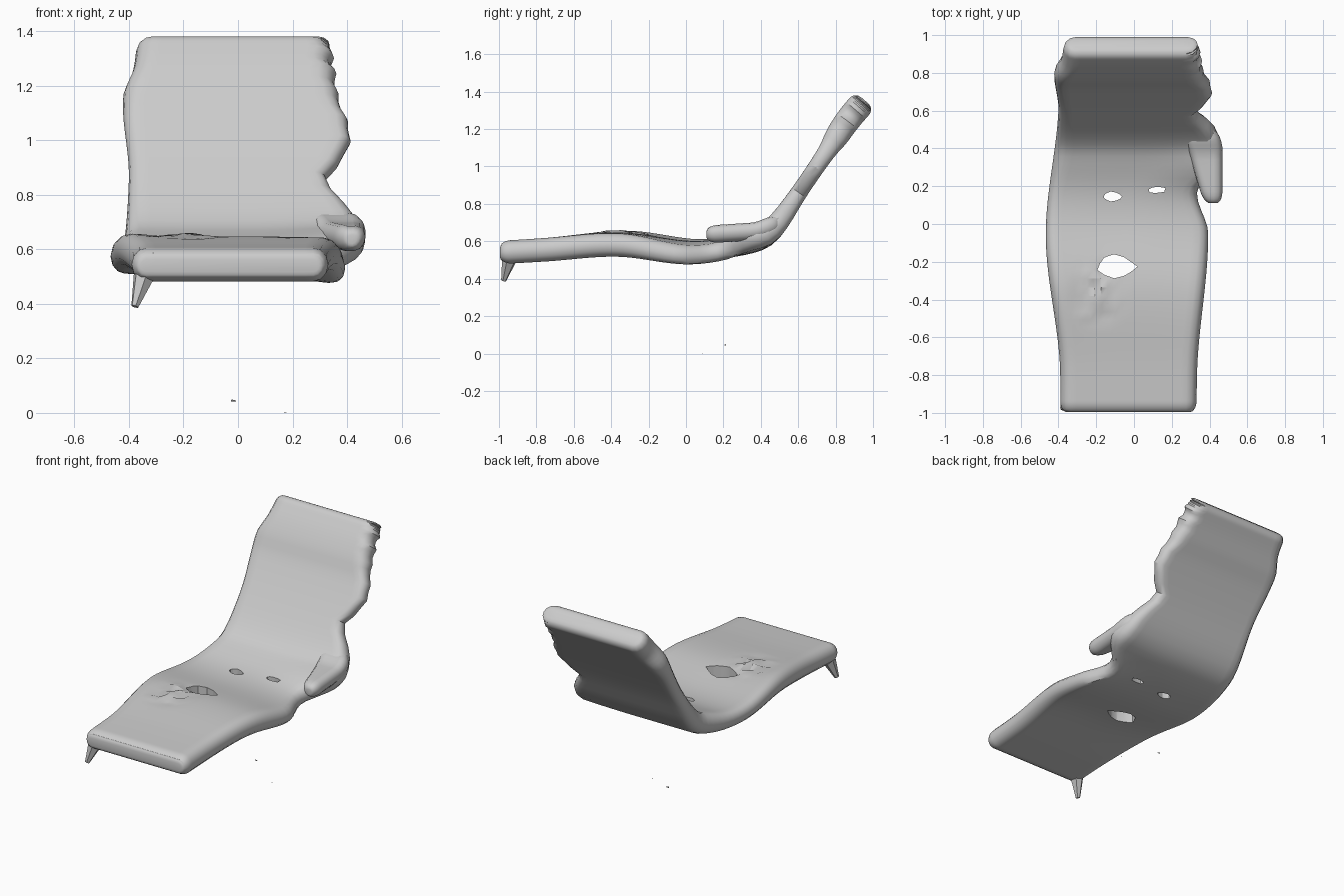
import bpy, bmesh, math, random
from mathutils import Vector

if "Cube" in bpy.data.objects:
    bpy.data.objects.remove(bpy.data.objects["Cube"])

random.seed(4)

# Profile seen from the side, and the two side outlines seen from above, all against y
HEIGHT = [(-1, .54), (-.75, .555), (-.35, .585), (0, .552), (.19, .562), (.35, .6),
          (.43, .637), (.5, .71), (.6, .855), (.75, 1.075), (.86, 1.24), (.96, 1.36)]
HALF = [(-1, .062), (-.35, .062), (.12, .05), (.4, .064), (.6, .045), (.75, .048), (.81, .064), (.96, .07)]
LEFT = [(-1, -.39), (-.7, -.395), (-.06, -.467), (.6, -.4), (.8, -.422), (.87, -.385), (.96, -.37)]
RIGHT = [(-1, .33), (-.7, .338), (-.05, .393), (.18, .335), (.34, .46), (.5, .43), (.6, .325),
         (.69, .415), (.82, .36), (.96, .34)]


def curve(pts, y):
    # smooth interpolation with slopes taken from neighbouring points
    y = min(max(y, pts[0][0]), pts[-1][0])
    i = max(k for k in range(len(pts) - 1) if pts[k][0] <= y)

    def slope(k):
        p, q = pts[max(k-1, 0)], pts[min(k+1, len(pts)-1)]
        return (q[1] - p[1]) / (q[0] - p[0])
    (a, va), (b, vb) = pts[i], pts[i+1]
    w = b - a
    t = (y - a) / w
    return (va * (1 + 2*t) * (1-t)**2 + slope(i) * w * t * (1-t)**2
            + vb * t*t * (3 - 2*t) + slope(i+1) * w * t*t * (t-1))


def bump(y, c, w):
    return math.exp(-((y - c) / w)**2)


def finish(name, bm):
    bmesh.ops.recalc_face_normals(bm, faces=bm.faces[:])
    me = bpy.data.meshes.new(name)
    bm.to_mesh(me)
    bm.free()
    ob = bpy.data.objects.new(name, me)
    bpy.context.collection.objects.link(ob)
    return ob


def smooth(ob):
    bpy.ops.object.select_all(action='DESELECT')
    ob.select_set(True)
    bpy.context.view_layer.objects.active = ob
    bpy.ops.object.shade_smooth_by_angle(angle=math.radians(35))


def slab_section(xl, xr, h, n=20, arc=6):
    # flat outline with rounded sides: (x, thickness offset)
    r = h * .9
    step = (xr - xl - 2*r) / n
    turn = [math.pi * i / arc for i in range(arc)]
    return ([(xl + r + step*i, h) for i in range(n)]
            + [(xr - r + r*math.sin(a), h*math.cos(a)) for a in turn]
            + [(xr - r - step*i, -h) for i in range(n)]
            + [(xl + r - r*math.sin(a), -h*math.cos(a)) for a in turn])


def loft(name, y0, y1, count, height, half, left, right, lift, cap0, cap1, rough=0):
    bm, rings = bmesh.new(), []
    for i in range(count + 1):
        t = i / count
        y = y0 + (y1 - y0) * (t - .9 * math.sin(2*math.pi*t) / (2*math.pi))
        # thickness and width shrink at both ends
        d = max(0, min(1, (y - y0) / cap0, (y1 - y) / cap1))
        s = .35 + .65 * math.sqrt(1 - (1-d)**2)
        h = half(y) * s
        inset = .05 * (1 - s)
        z, e = height(y), .01
        ty, tz = Vector((2*e, height(min(y+e, y1)) - height(max(y-e, y0)))).normalized() \
            if y0 + e < y < y1 - e else Vector((e, abs(height(y1) - height(y1-e)) if y > .9 else 0)).normalized()
        xl, xr = left(y) + inset, right(y) - inset
        if y > .55:
            xr += random.uniform(-rough, rough)
        ring = []
        for x, o in slab_section(xl, xr, h):
            u = (2*x - xl - xr) / (xr - xl)
            py, pz = y - tz*o, z + ty*o + lift(u, y) * u * u
            # crumpled patch left of the large hole
            d = math.hypot((x + .19) / .15, (py + .36) / .17)
            if rough and d < 1 and o > 0:
                pz += random.uniform(-.028, .015) * (1 - d*d)
            ring.append(bm.verts.new((x, py, pz)))
        rings.append(ring)
    for a, b in zip(rings, rings[1:]):
        for k in range(len(a)):
            j = (k + 1) % len(a)
            bm.faces.new((a[k], a[j], b[j], b[k]))
    bm.faces.new(rings[0])
    bm.faces.new(rings[-1])
    ob = finish(name, bm)
    smooth(ob)
    return ob


def tear(ob, x, y, rx, ry):
    # ragged vertical hole
    bm = bmesh.new()
    base = []
    for k in range(11):
        a, s = 2*math.pi*k/11, random.uniform(.82, 1.1)
        base.append(bm.verts.new((x + rx*s*math.cos(a), y + ry*s*math.sin(a), .3)))
    f = bm.faces.new(base)
    top = bmesh.ops.extrude_face_region(bm, geom=[f])['geom']
    bmesh.ops.translate(bm, vec=(0, 0, .6), verts=[v for v in top if isinstance(v, bmesh.types.BMVert)])
    cutter = finish("hole_cutter", bm)
    cutter.hide_render = True
    m = ob.modifiers.new("hole", 'BOOLEAN')
    m.operation, m.solver, m.object = 'DIFFERENCE', 'EXACT', cutter
    bpy.ops.object.select_all(action='DESELECT')
    bpy.context.view_layer.objects.active = ob
    bpy.ops.object.modifier_apply(modifier=m.name)
    bpy.data.objects.remove(cutter)


def seat_lift(u, y):
    # the left edge rises and the right edge sinks around the middle of the seat
    if u < 0:
        return .02 * bump(y, -.15, .3)
    return -.03 * bump(y, 0, .3) + .03 * bump(y, .33, .1)


# Main bent lounge cushion with its three holes
cushion = loft("lounge_cushion", -.995, .955, 80,
               lambda y: curve(HEIGHT, y), lambda y: curve(HALF, y),
               lambda y: curve(LEFT, y), lambda y: curve(RIGHT, y),
               seat_lift, .06, .03, rough=.012)
tear(cushion, -.09, -.225, .10, .06)
tear(cushion, -.115, .145, .055, .025)
tear(cushion, .12, .18, .05, .018)
smooth(cushion)

# Raised lobe on the right that overhangs the seat
loft("right_lobe", .11, .5, 20,
     lambda y: .63 + .06 * y + .9 * max(0, y - .36)**1.5, lambda y: .047,
     lambda y: .37 - .3 * (y - .11), lambda y: .468 - .8 * max(0, y - .4)**1.5,
     lambda u, y: .005, .06, .06)


# Drooping tip on the front left corner and stray scraps under the seat
def spike(name, a, b, r):
    a, b = Vector(a), Vector(b)
    bpy.ops.mesh.primitive_cone_add(vertices=6, radius1=r, radius2=r*.35, depth=(b-a).length,
                                    location=(a+b)/2,
                                    rotation=(b-a).to_track_quat('Z', 'Y').to_euler())
    bpy.context.object.name = name


spike("corner_tip", (-.345, -.945, .50), (-.378, -.975, .39), .04)
spike("scrap_upper", (-.025, .21, .046), (-.008, .21, .044), .004)
spike("scrap_lower", (.17, .09, .002), (.178, .09, .002), .002)
